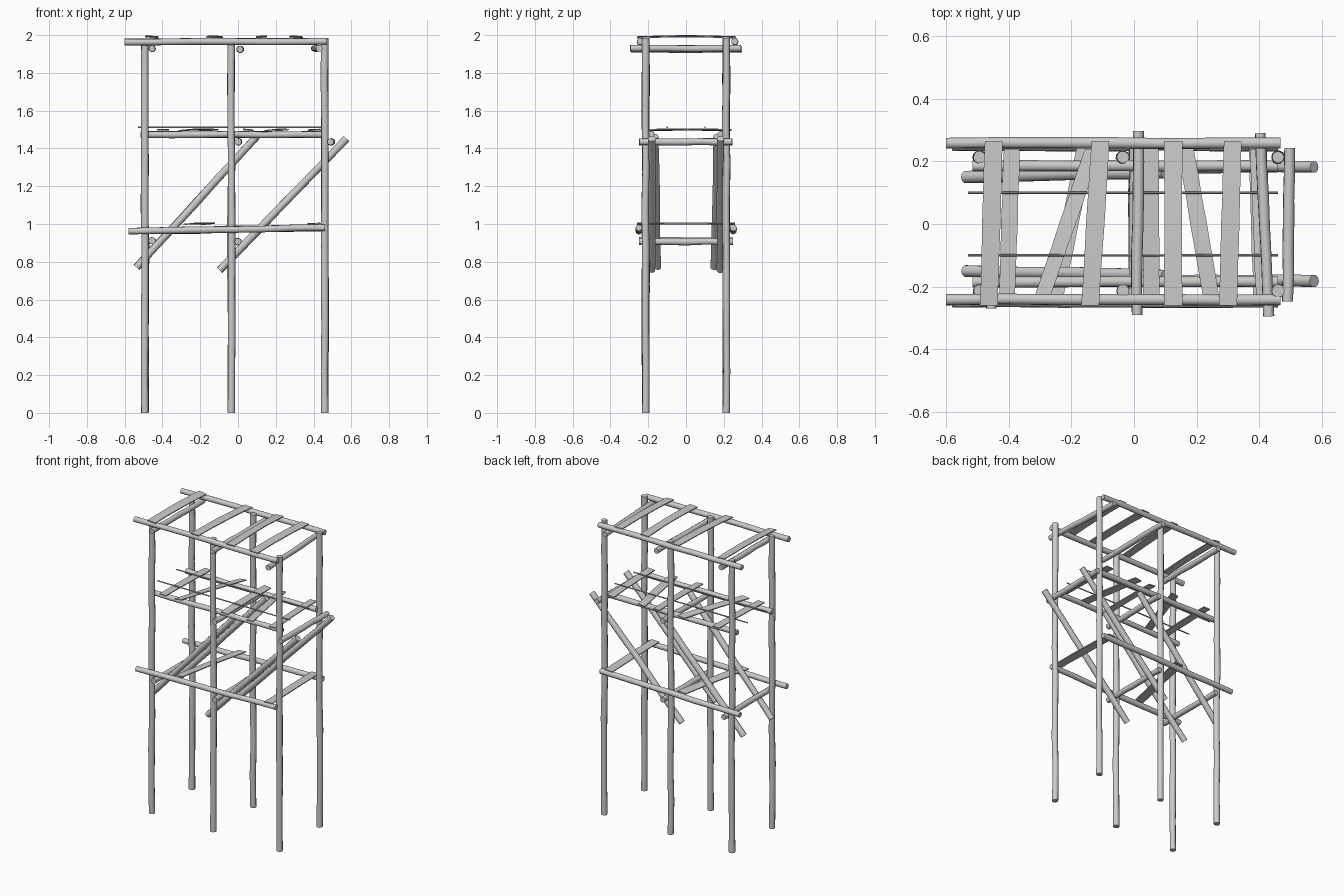
import bpy, bmesh, math, random
from mathutils import Vector

if "Cube" in bpy.data.objects:
    bpy.data.objects.remove(bpy.data.objects["Cube"])

random.seed(4)


def finish(name, bm):
    bmesh.ops.recalc_face_normals(bm, faces=bm.faces)
    me = bpy.data.meshes.new(name)
    bm.to_mesh(me)
    bm.free()
    ob = bpy.data.objects.new(name, me)
    bpy.context.collection.objects.link(ob)
    bpy.ops.object.select_all(action='DESELECT')
    bpy.context.view_layer.objects.active = ob
    ob.select_set(True)
    bpy.ops.object.shade_smooth_by_angle(angle=math.radians(40))


def log(name, a, b, r=0.02, wobble=0.002, sides=10, segs=6):
    """Slightly crooked round pole from a to b."""
    a, b = Vector(a), Vector(b)
    d = (b - a).normalized()
    u = d.orthogonal().normalized()
    v = d.cross(u)
    bm = bmesh.new()
    rings = []
    for i in range(segs + 1):
        c = a.lerp(b, i / segs)
        if 0 < i < segs:
            c += (u * random.uniform(-1, 1) + v * random.uniform(-1, 1)) * wobble
        rr = r * random.uniform(0.94, 1.04)
        ts = [math.tau * k / sides for k in range(sides)]
        rings.append([bm.verts.new(c + (u * math.cos(t) + v * math.sin(t)) * rr) for t in ts])
    for p, q in zip(rings, rings[1:]):
        for k in range(sides):
            n = (k + 1) % sides
            bm.faces.new((p[k], p[n], q[n], q[k]))
    bm.faces.new(rings[0])
    bm.faces.new(rings[-1])
    finish(name, bm)


def plank(name, x0, x1, z, y0=-0.26, y1=0.265, w=0.057, t=0.006, bow=0.006, segs=6):
    """Thin board running front to back, slightly bowed and tilted."""
    bm = bmesh.new()
    tilt = random.uniform(-0.003, 0.003)
    rings = []
    for i in range(segs + 1):
        f = i / segs
        x, y = x0 + (x1 - x0) * f, y0 + (y1 - y0) * f
        zz = z + bow * math.sin(math.pi * f)
        h = w / 2 * random.uniform(0.96, 1.04)
        rings.append([bm.verts.new((x + sx * h, y, zz + sx * tilt + sz * t / 2))
                      for sx, sz in ((-1, -1), (1, -1), (1, 1), (-1, 1))])
    for p, q in zip(rings, rings[1:]):
        for k in range(4):
            n = (k + 1) % 4
            bm.faces.new((p[k], p[n], q[n], q[k]))
    bm.faces.new(rings[0])
    bm.faces.new(rings[-1])
    finish(name, bm)


for side, s in (("front", -1), ("back", 1)):
    # upright posts
    for x, top in ((-0.493, 1.97), (-0.035, 1.975), (0.46, 1.985)):
        log(side + "_post", (x, s * 0.213, 0), (x, s * 0.213, top), 0.02, 0.003, segs=9)
    # lengthwise rails at three levels
    y = -0.242 if s < 0 else 0.258
    log(side + "_top_rail", (-0.6, y, 1.963), (0.468, y, 1.967), 0.018)
    log(side + "_middle_rail", (-0.515, s * 0.185, 1.474), (0.46, s * 0.185, 1.474), 0.018)
    log(side + "_lower_rail", (-0.58, s * 0.25, 0.962), (0.46, s * 0.25, 0.98), 0.018)
    # diagonal braces
    log(side + "_left_brace", (-0.537, s * 0.15, 0.77), (0.1, s * 0.165, 1.465), 0.02)
    log(side + "_right_brace", (-0.098, s * 0.182, 0.755), (0.575, s * 0.182, 1.452), 0.02)
    # thin rod over the middle deck
    log(side + "_thin_rod", (-0.53, s * 0.1, 1.512), (0.46, s * 0.1, 1.512), 0.004, 0.001, 6, 2)

# crossbeams: front x, back x, front y, back y, z
for level, xf, xb, yf, yb, z in (
        ("top", -0.455, -0.453, -0.27, 0.275, 1.93),
        ("top", 0.01, 0.014, -0.29, 0.297, 1.925),
        ("top", 0.43, 0.403, -0.295, 0.29, 1.93),
        ("middle", 0.0, 0.003, -0.25, 0.245, 1.435),
        ("middle", 0.49, 0.497, -0.247, 0.243, 1.435),
        ("lower", -0.455, -0.455, -0.25, 0.25, 0.912),
        ("lower", 0.0, 0.0, -0.25, 0.25, 0.907)):
    log(level + "_crossbeam", (xf, yf, z), (xb, yb, z), 0.018)

# top deck boards
for x0, x1 in ((-0.463, -0.448), (-0.14, -0.107), (0.125, 0.125), (0.3, 0.315)):
    plank("top_board", x0, x1, 1.988)

# middle deck boards
for x0, x1 in ((-0.405, -0.39), (-0.29, -0.13), (0.055, 0.053), (0.245, 0.165), (0.415, 0.395)):
    plank("middle_board", x0, x1, 1.497, -0.225, 0.24, w=0.052, bow=0.003)

# lower deck boards
for x0, x1 in ((-0.26, -0.15), (0.41, 0.395)):
    plank("lower_board", x0, x1, 1.001, -0.26, 0.26, bow=0.002)
